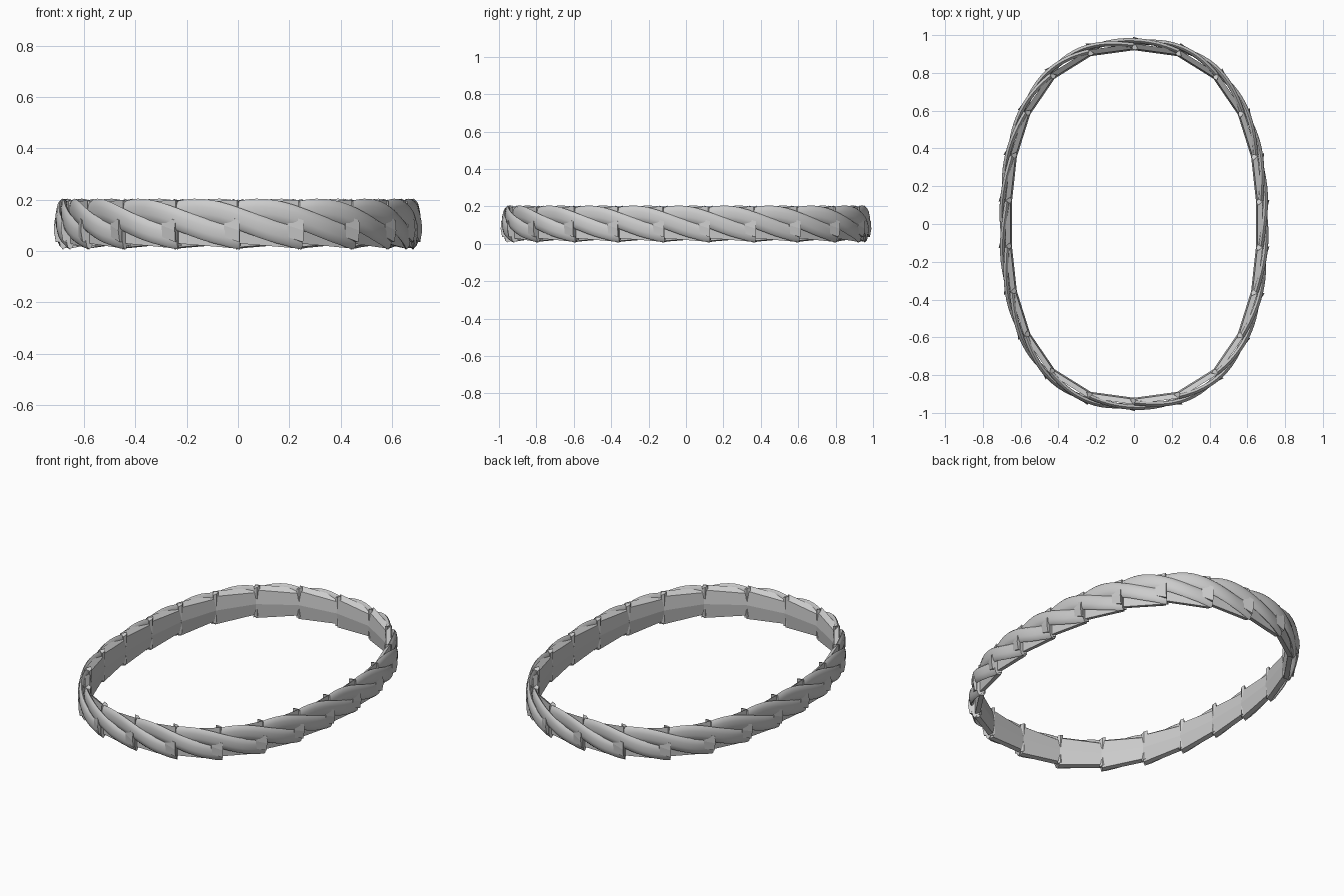
import bpy, bmesh, math
from mathutils import Vector

if "Cube" in bpy.data.objects:
    bpy.data.objects.remove(bpy.data.objects["Cube"])

SEG = 22                      # rope repeats around the oval
A, B, N = 0.683, 0.955, 2.4   # superellipse centre line
ZC, HR, HZ = 0.11, 0.031, 0.096


def oval(t):
    c, s = math.cos(t), math.sin(t)
    p = 2 / N
    return Vector((A * math.copysign(abs(c) ** p, c), B * math.copysign(abs(s) ** p, s), 0))


# Even spacing along the oval, starting at the back (+y), counter-clockwise
FINE = 4000
pts = [oval(math.pi / 2 + 2 * math.pi * i / FINE) for i in range(FINE + 1)]
cum = [0.0]
for p, q in zip(pts, pts[1:]):
    cum.append(cum[-1] + (q - p).length)


def at(u):
    """Centre point and outward direction at segment coordinate u."""
    d = (u % SEG) / SEG * cum[-1]
    lo, hi = 0, FINE
    while hi - lo > 1:
        m = (lo + hi) // 2
        lo, hi = (m, hi) if cum[m] <= d else (lo, m)
    f = (d - cum[lo]) / (cum[hi] - cum[lo])
    a, b = pts[max(lo - 15, 0)], pts[min(hi + 15, FINE)]
    t = (b - a).normalized()
    return pts[lo].lerp(pts[hi], f), Vector((t.y, -t.x, 0))


def place(u, r, z):
    c, n = at(u)
    return c + n * r + Vector((0, 0, z))


def loft(bm, rings):
    vs = [[bm.verts.new(p) for p in ring] for ring in rings]
    k = len(vs[0])
    for r0, r1 in zip(vs, vs[1:]):
        for i in range(k):
            bm.faces.new((r0[i], r0[(i + 1) % k], r1[(i + 1) % k], r1[i]))
    bm.faces.new(vs[0][::-1])
    bm.faces.new(vs[-1])


def finish(bm, name, smooth):
    bmesh.ops.recalc_face_normals(bm, faces=bm.faces)
    me = bpy.data.meshes.new(name)
    bm.to_mesh(me)
    bm.free()
    ob = bpy.data.objects.new(name, me)
    bpy.context.collection.objects.link(ob)
    if smooth:
        bpy.context.view_layer.objects.active = ob
        ob.select_set(True)
        bpy.ops.object.shade_smooth_by_angle(angle=math.radians(35))
        ob.select_set(False)


# Strands: each winds from the top, over the outside, down to a flared end
bm = bmesh.new()
STEPS, SIDES = 14, 10
for j in range(SEG):
    rings = []
    for i in range(STEPS + 1):
        f = i / STEPS
        u = j + 2.03 * f
        a = math.radians(-35 + 215 * f)
        rad = 0.46 + (0.10 * (f - 0.85) / 0.15 if f > 0.85 else 0)
        ring = []
        for k in range(SIDES):
            b = 2 * math.pi * k / SIDES
            r = 0.52 * math.sin(a) + rad * math.sin(b)
            z = 0.52 * math.cos(a) + rad * math.cos(b)
            ring.append(place(u, HR * r, ZC + HZ * z))
        rings.append(ring)
    loft(bm, rings)
finish(bm, "rope_strands", True)

# Inner faces: flat slanted panels between the joints
bm = bmesh.new()
for j in range(SEG):
    rings = []
    for u, lo, hi in ((j, 0.035, 0.185), (j + 1, 0.015, 0.2)):
        rings.append([place(u, -0.027, lo), place(u, 0.0, lo - 0.005),
                      place(u, 0.0, hi), place(u, -0.027, hi - 0.02),
                      place(u, -0.035, 0.10)])
    loft(bm, rings)
finish(bm, "inner_panels", False)

# Pleats: thin upright folds at each joint
bm = bmesh.new()
for j in range(SEG):
    loft(bm, [[place(j + d, -0.034 if abs(d) < 0.05 else -0.026, z0 - d * 0.1) for d, z0 in
               ((-0.09, z), (-0.02, z), (0.05, z))] +
              [place(j, 0.005, z)] for z in (0.025, 0.11, 0.195)])
finish(bm, "joint_pleats", False)

# Flared outer lips at each joint
bm = bmesh.new()
for j in range(SEG):
    loft(bm, [[place(j - 0.22, 0.0, z0), place(j - 0.22, 0.02, z0),
               place(j + 0.02, r, z1), place(j + 0.02, 0.0, z1)]
              for z0, z1, r in ((0.055, 0.035, 0.028), (0.10, 0.08, 0.036), (0.14, 0.12, 0.033))])
finish(bm, "joint_lips", False)
